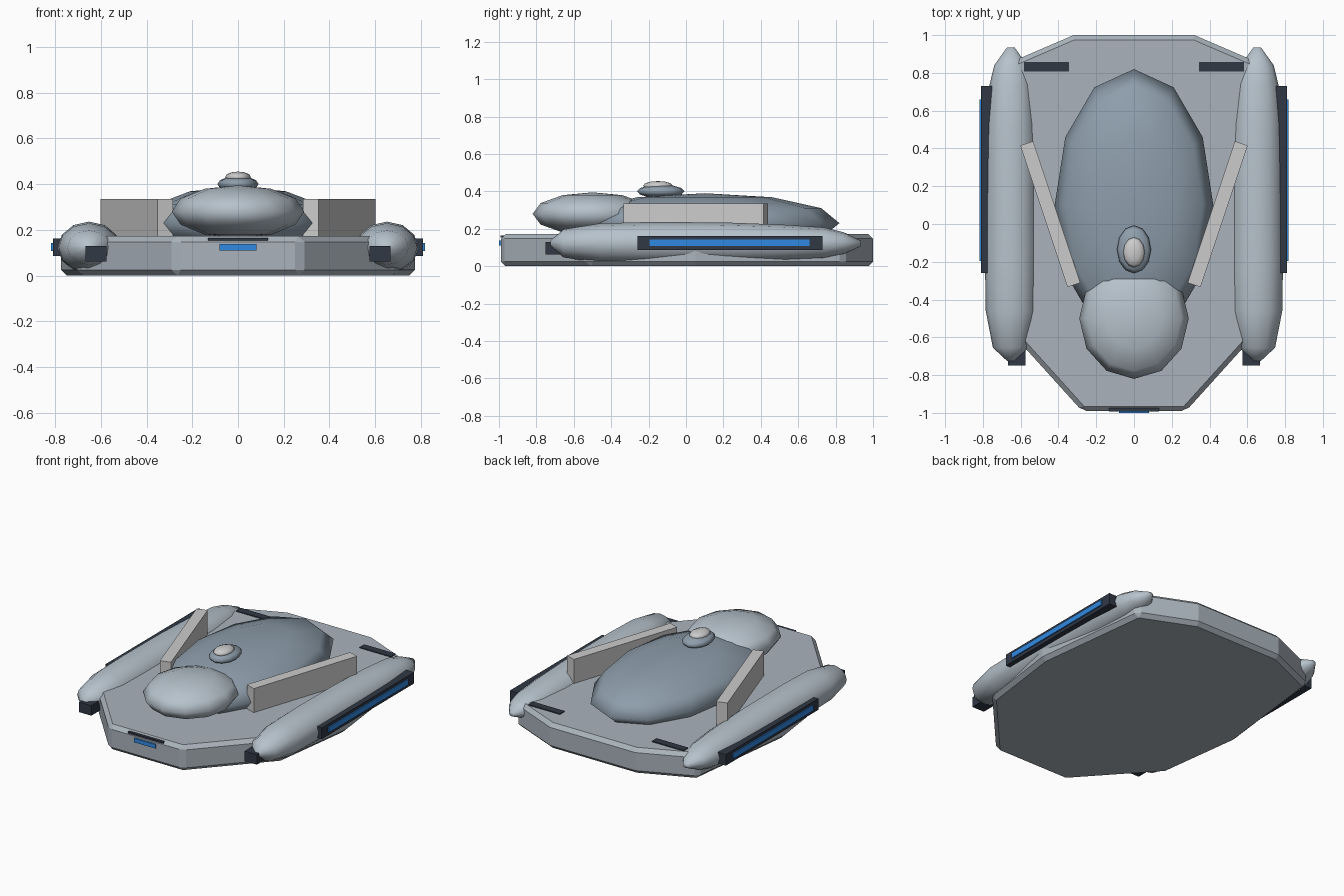
import bpy, bmesh, math

if "Cube" in bpy.data.objects:
    bpy.data.objects.remove(bpy.data.objects["Cube"])


def material(name, rgb):
    m = bpy.data.materials.new(name)
    m.diffuse_color = (*rgb, 1)
    m.use_nodes = True
    m.node_tree.nodes["Principled BSDF"].inputs["Base Color"].default_value = m.diffuse_color
    return m


HULL = material("hull_grey", (0.40, 0.45, 0.50))
LIGHT = material("light_grey", (0.47, 0.54, 0.60))
SLATE = material("slate", (0.27, 0.34, 0.41))
WARM = material("warm_grey", (0.55, 0.56, 0.54))
DARK = material("dark_trim", (0.03, 0.04, 0.06))
BLUE = material("blue_glow", (0.03, 0.25, 0.75))


def finish(name, bm, mat, smooth=False):
    bmesh.ops.recalc_face_normals(bm, faces=bm.faces)
    for f in bm.faces:
        f.smooth = smooth
    me = bpy.data.meshes.new(name)
    bm.to_mesh(me)
    bm.free()
    ob = bpy.data.objects.new(name, me)
    me.materials.append(mat)
    bpy.context.collection.objects.link(ob)
    return ob


def box(name, lo, hi, mat):
    bm = bmesh.new()
    bmesh.ops.create_cube(bm, size=1)
    for v in bm.verts:
        v.co = [l + (c + 0.5) * (h - l) for c, l, h in zip(v.co, lo, hi)]
    return finish(name, bm, mat)


def ellipsoid(name, centre, radii, mat, segs=12, rings=6):
    bm = bmesh.new()
    bmesh.ops.create_uvsphere(bm, u_segments=segs, v_segments=rings, radius=1)
    bmesh.ops.scale(bm, vec=radii, verts=bm.verts)
    bmesh.ops.translate(bm, vec=centre, verts=bm.verts)
    return finish(name, bm, mat, True)


# Hull plate: mirrored plan outline, extruded and chamfered
half = [(0.275, -0.99), (0.70, -0.52), (0.775, 0.05), (0.68, 0.845), (0.32, 1.0)]
outline = half + [(-x, y) for x, y in reversed(half)]
bm = bmesh.new()
face = bm.faces.new([bm.verts.new((x, y, 0)) for x, y in outline])
ext = bmesh.ops.extrude_face_region(bm, geom=[face])
bmesh.ops.translate(bm, vec=(0, 0, 0.172),
                    verts=[v for v in ext["geom"] if isinstance(v, bmesh.types.BMVert)])
hull = finish("hull", bm, HULL)
bev = hull.modifiers.new("chamfer", "BEVEL")
bev.width, bev.segments = 0.025, 1

# Upper domes and turret
ellipsoid("main_dome", (0, 0.1, 0.23), (0.42, 0.72, 0.16), SLATE)
ellipsoid("front_dome", (0, -0.5, 0.28), (0.29, 0.32, 0.115), LIGHT)
ellipsoid("turret_base", (0, -0.135, 0.40), (0.09, 0.127, 0.036), SLATE)
ellipsoid("turret_cap", (0, -0.15, 0.43), (0.057, 0.08, 0.025), WARM)

# Side pod cross-sections: y, half width, half height
SECTIONS = [(-0.725, 0.02, 0.015), (-0.655, 0.095, 0.075), (-0.46, 0.133, 0.107),
            (-0.2, 0.137, 0.114), (0.2, 0.135, 0.112), (0.52, 0.13, 0.10),
            (0.74, 0.112, 0.085), (0.84, 0.088, 0.06), (0.935, 0.02, 0.015)]


def pod(name, s):
    bm = bmesh.new()
    n = 12
    loops = [[bm.verts.new((s * 0.652 + w * math.cos(2 * math.pi * i / n), y,
                            0.122 + h * math.sin(2 * math.pi * i / n)))
              for i in range(n)] for y, w, h in SECTIONS]
    for a, b in zip(loops, loops[1:]):
        for i in range(n):
            j = (i + 1) % n
            bm.faces.new((a[i], a[j], b[j], b[i]))
    bm.faces.new(loops[0])
    bm.faces.new(loops[-1])
    return finish(name, bm, LIGHT, True)


# Parts repeated on both sides
for side, s in (("left", -1), ("right", 1)):
    def side_box(part, x0, x1, y0, y1, z0, z1, mat):
        xs = sorted((s * x0, s * x1))
        box(f"{side}_{part}", (xs[0], y0, z0), (xs[1], y1, z1), mat)

    pod(f"{side}_pod", s)
    side_box("light_housing", 0.74, 0.81, -0.26, 0.73, 0.086, 0.162, DARK)
    side_box("light_strip", 0.77, 0.818, -0.195, 0.66, 0.107, 0.143, BLUE)
    side_box("rear_vent", 0.345, 0.582, 0.808, 0.858, 0.155, 0.178, DARK)
    side_box("pod_nozzle", 0.575, 0.667, -0.75, -0.62, 0.062, 0.13, DARK)
    # Slanted fin beside the dome
    fin = box(f"{side}_fin", (-0.036, -0.395, -0.095), (0.036, 0.395, 0.095), WARM)
    fin.location = (s * 0.443, 0.052, 0.24)
    fin.rotation_euler.z = -s * math.atan2(0.25, 0.75)

# Nose details
box("nose_slot", (-0.132, -0.992, 0.153), (0.132, -0.973, 0.164), DARK)
box("nose_light", (-0.08, -1.0, 0.11), (0.08, -0.975, 0.137), BLUE)
